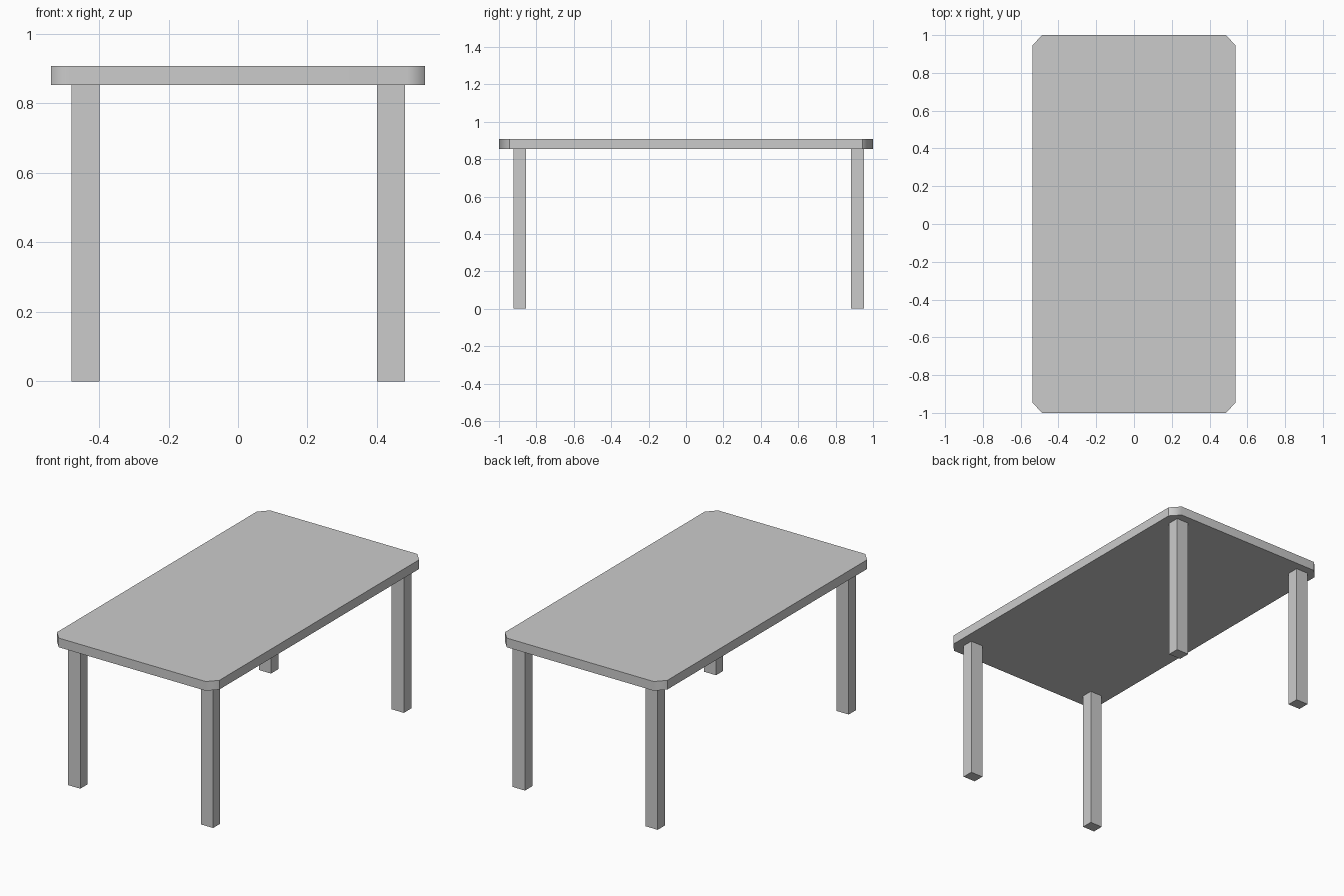
import bpy, bmesh

if "Cube" in bpy.data.objects:
    bpy.data.objects.remove(bpy.data.objects["Cube"])

def mesh_object(name, bm):
    mesh = bpy.data.meshes.new(name)
    bm.to_mesh(mesh)
    bm.free()
    ob = bpy.data.objects.new(name, mesh)
    bpy.context.collection.objects.link(ob)
    return ob

def prism(outline, z0, z1):
    """Extrude a flat outline from z0 up to z1."""
    bm = bmesh.new()
    base = bm.faces.new([bm.verts.new((x, y, z0)) for x, y in outline])
    up = bmesh.ops.extrude_face_region(bm, geom=[base], use_keep_orig=True)["geom"]
    for v in up:
        if isinstance(v, bmesh.types.BMVert):
            v.co.z = z1
    bmesh.ops.recalc_face_normals(bm, faces=bm.faces)
    return bm

# table top: slab with cut corners
W, L, CX, CY = 0.538, 1.0, 0.487, 0.945
Z_UNDER, Z_TOP = 0.853, 0.908
bm = prism([(-CX, -L), (CX, -L), (W, -CY), (W, CY),
            (CX, L), (-CX, L), (-W, CY), (-W, -CY)], Z_UNDER, Z_TOP)
# shading flows from the short ends into the corner cuts, all else is crisp
for f in bm.faces:
    f.smooth = True
for e in bm.edges:
    a, b = (v.co for v in e.verts)
    upright = abs(a.z - b.z) > 0.01
    e.smooth = upright and abs(a.y) > 0.99
table_top = mesh_object("table_top", bm)
weighted = table_top.modifiers.new("weighted_normals", 'WEIGHTED_NORMAL')
weighted.keep_sharp = True

# four square legs, the rear pair sitting slightly nearer its edge
for end, y0, y1 in (("front", -0.922, -0.855), ("back", 0.882, 0.952)):
    for side, x0, x1 in (("left", -0.479, -0.399), ("right", 0.4, 0.481)):
        mesh_object(f"{end}_{side}_leg",
                    prism([(x0, y0), (x1, y0), (x1, y1), (x0, y1)], 0, Z_UNDER))
